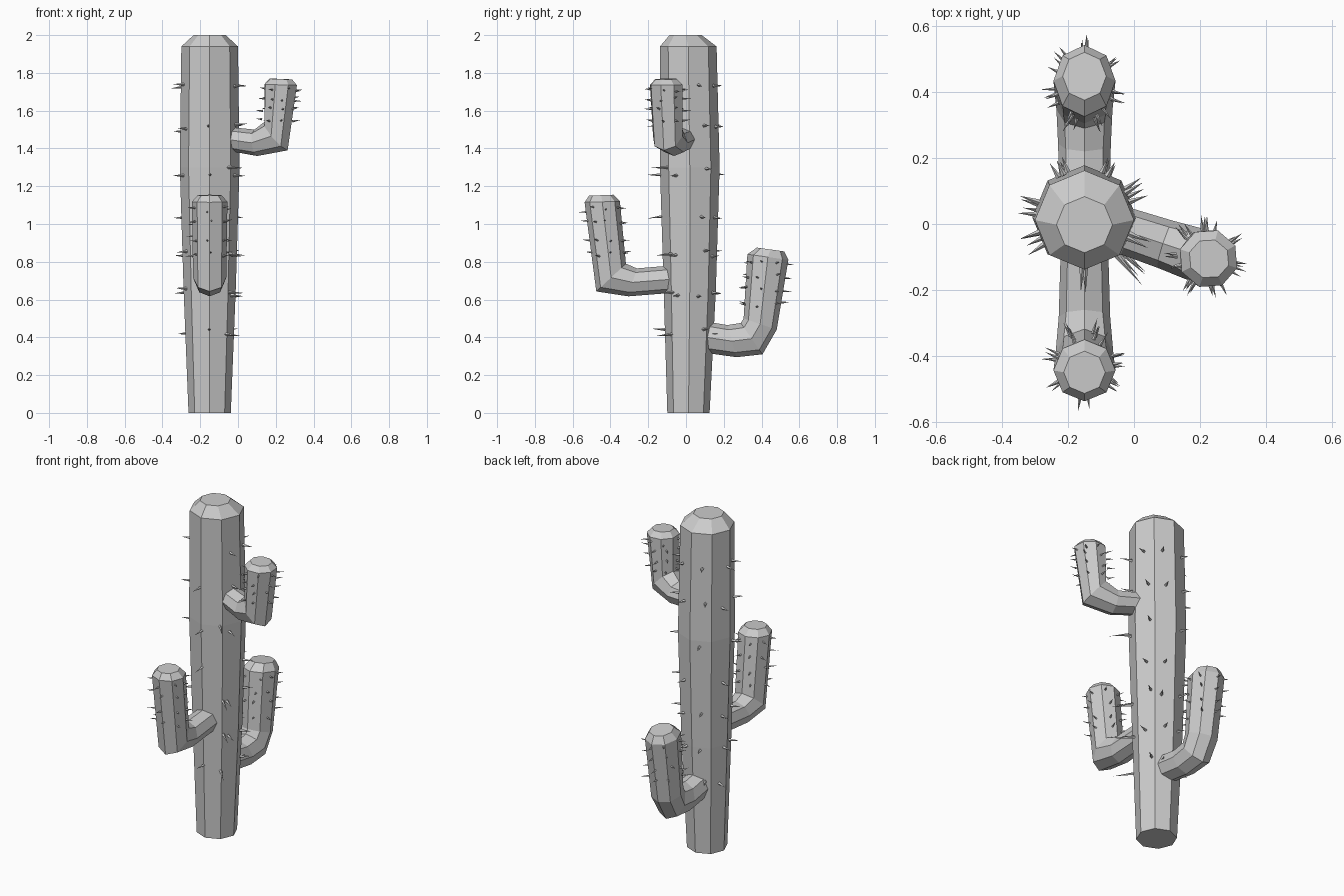
import bpy, random
from math import cos, sin, radians, tau
from mathutils import Vector

if "Cube" in bpy.data.objects:
    bpy.data.objects.remove(bpy.data.objects["Cube"])

random.seed(4)
AXIS = Vector((-0.15, 0.02, 0))
SIDES = 8
UP = Vector((0, 0, 1))


def make_object(name, verts, faces):
    mesh = bpy.data.meshes.new(name)
    mesh.from_pydata(verts, [], faces)
    mesh.update()
    obj = bpy.data.objects.new(name, mesh)
    bpy.context.collection.objects.link(obj)


def loft(name, rings):
    """Skin a list of (centre, axis_a, axis_b) elliptical octagons, capped at both ends."""
    n = SIDES
    verts = [c + a * cos(tau * i / n) + b * sin(tau * i / n)
             for c, a, b in rings for i in range(n)]
    faces = [tuple(reversed(range(n)))]
    for r in range(len(rings) - 1):
        for i in range(n):
            j = (i + 1) % n
            faces.append((r * n + i, r * n + j, (r + 1) * n + j, (r + 1) * n + i))
    faces.append(tuple(range((len(rings) - 1) * n, len(rings) * n)))
    make_object(name, verts, faces)


def spikes(name, specs):
    """Thin four-sided thorns from (base, direction, length, radius)."""
    verts, faces = [], []
    for base, d, length, rad in specs:
        d = d.normalized()
        u = d.cross(UP).normalized()
        v = u.cross(d)
        k = len(verts)
        verts += [base + (u * cos(tau * i / 4) + v * sin(tau * i / 4)) * rad for i in range(4)]
        verts.append(base + d * length)
        faces += [(k + (i + 1) % 4, k + i, k + 4) for i in range(4)]
        faces.append((k, k + 1, k + 2, k + 3))
    # thorns are wound so that normals face outwards
    faces = [tuple(reversed(f)) for f in faces]
    make_object(name, verts, faces)


def radial(angle):
    return Vector((cos(angle), sin(angle), 0))


# Trunk: (z, radius, y shift)
profile = [(0, 0.112, -0.007), (0.65, 0.138, 0), (1.3, 0.158, 0), (1.94, 0.15, -0.008), (2.0, 0.085, -0.022)]
loft("trunk", [(AXIS + Vector((0, dy, z)), Vector((r, 0, 0)), Vector((0, r, 0))) for z, r, dy in profile])


def trunk_radius(z):
    for (z0, r0, _), (z1, r1, _) in zip(profile, profile[1:]):
        if z <= z1:
            return r0 + (r1 - r0) * (z - z0) / (z1 - z0)


# Trunk thorns: rows of (angle, length)
row = [(168, 0.05), (205, 0.05), (262, 0.07), (312, 0.11), (333, 0.06), (28, 0.05), (68, 0.04), (115, 0.04)]
thorns = []
for z in (0.42, 0.63, 0.83, 1.04, 1.27, 1.5, 1.71):
    for deg, length in row:
        if random.random() < 0.2:
            continue
        d = radial(radians(deg + random.uniform(-9, 9)))
        zz = z + random.uniform(-0.015, 0.03)
        base = AXIS + d * (trunk_radius(zz) * 0.925) + UP * zz
        thorns.append((base, d + UP * random.uniform(-0.12, 0.1), length + 0.012, 0.009))
spikes("trunk_thorns", thorns)

# Arms: each ring is (outer s, outer z, inner s, inner z, side radius), s measured from the trunk axis
arms = {
    "upper_arm": (-18.4, [(0.09, 1.39, 0.09, 1.515, 0.07), (0.265, 1.36, 0.25, 1.50, 0.075),
                          (0.435, 1.39, 0.305, 1.54, 0.082), (0.487, 1.735, 0.305, 1.74, 0.09),
                          (0.46, 1.765, 0.335, 1.77, 0.06)]),
    "back_arm": (90, [(0.08, 0.318, 0.08, 0.485, 0.076), (0.247, 0.295, 0.20, 0.465, 0.08),
                      (0.385, 0.31, 0.27, 0.476, 0.085), (0.46, 0.44, 0.285, 0.50, 0.09),
                      (0.522, 0.81, 0.305, 0.84, 0.094), (0.50, 0.855, 0.355, 0.875, 0.066)]),
    "front_arm": (-90, [(0.10, 0.635, 0.10, 0.78, 0.072), (0.325, 0.617, 0.28, 0.765, 0.078),
                        (0.495, 0.643, 0.338, 0.79, 0.088), (0.557, 1.115, 0.37, 1.12, 0.094),
                        (0.533, 1.15, 0.405, 1.155, 0.063)]),
}
for name, (deg, data) in arms.items():
    out = radial(radians(deg))
    side = UP.cross(out)
    rings = []
    for so, zo, si, zi, w in data:
        p, q = AXIS + out * so + UP * zo, AXIS + out * si + UP * zi
        rings.append(((p + q) / 2, (p - q) / 2, side * w))
    loft(name, rings)

    # Thorns around the upright part of the arm
    (c0, _, _), (c1, a1, b1) = rings[-3], rings[-2]
    thorns = []
    for t in (0.3, 0.52, 0.72, 0.9):
        for k in range(7):
            ang = tau * (k + random.uniform(-0.25, 0.25)) / 7
            d = out * cos(ang) + side * sin(ang)
            base = c0.lerp(c1, t + random.uniform(-0.04, 0.04))
            base += (out * a1.length * cos(ang) + side * b1.length * sin(ang)) * 0.9
            thorns.append((base, d + UP * random.uniform(-0.1, 0.2), random.uniform(0.035, 0.05), 0.006))
    spikes(name + "_thorns", thorns)
